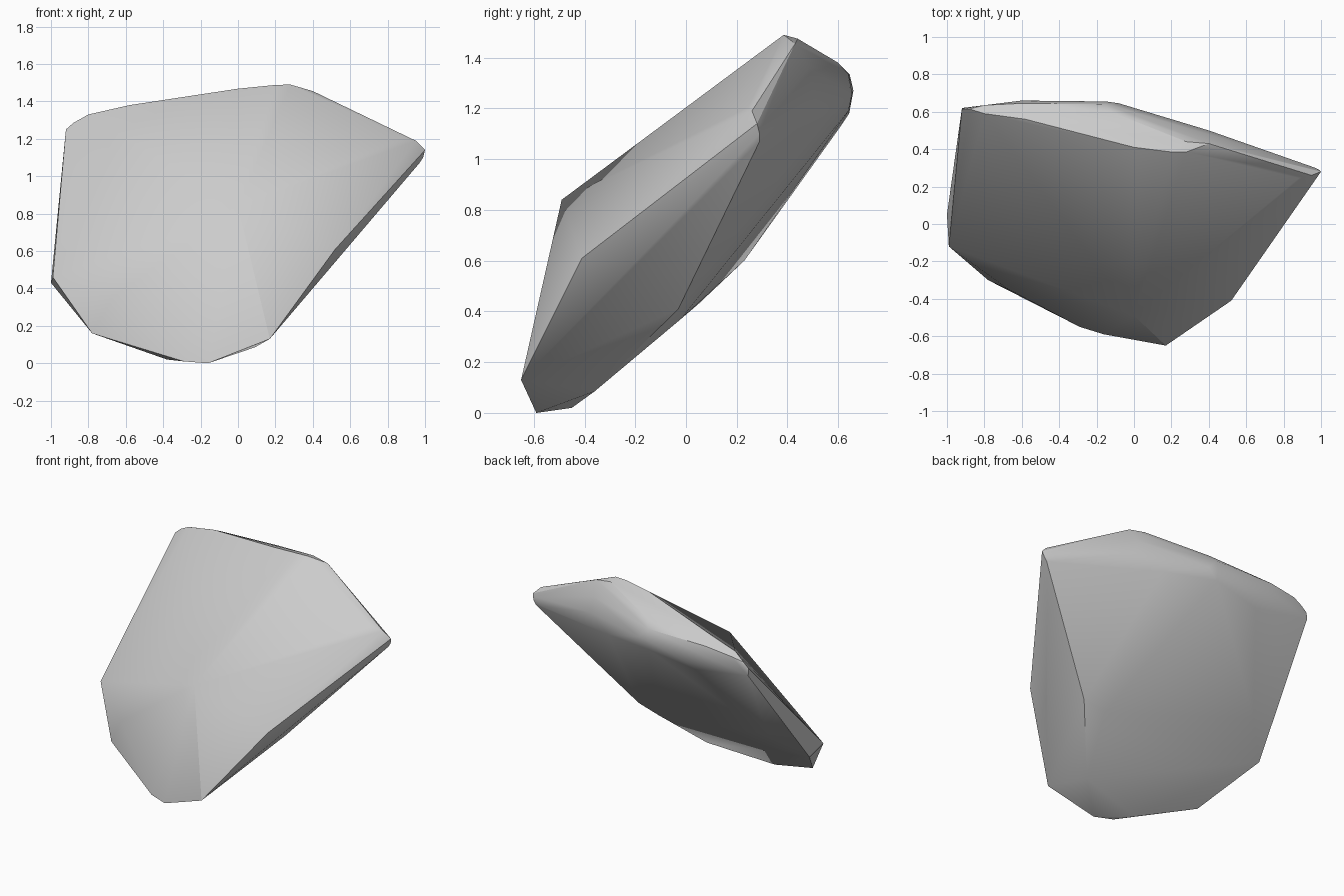
import bpy, bmesh
from math import radians

# Rock corners, grouped by region; the rock is their convex hull
front = [(0, -.49, .84), (.52, -.41, .61), (.17, -.65, .13), (-.67, -.35, .35), (-.99, -.12, .46)]
base = [(-.16, -.59, 0), (-.29, -.55, .01), (-.38, -.45, .02), (-.78, -.30, .16), (.09, -.36, .085)]
underside = [(-1, .05, .43), (-.8, .23, .60), (-.72, .22, .615), (.225, -.02, .37), (.39, -.03, .41)]
front_rim = [(-.80, .59, 1.33), (-.58, .56, 1.38), (0, .41, 1.468), (.20, .385, 1.488),
             (.28, .385, 1.49), (.40, .43, 1.455), (.73, .23, 1.225), (.88, .245, 1.205)]
tip = [(.95, .26, 1.19), (1, .28, 1.14), (.99, .29, 1.10), (.97, .29, 1.07), (.97, .30, 1.13), (.90, .32, 1.09)]
back_rim = [(-.92, .62, 1.20), (-.92, .615, 1.25), (-.88, .615, 1.285), (-.80, .635, 1.31),
            (-.60, .645, 1.335), (-.60, .66, 1.27), (-.50, .61, 1.13), (-.45, .643, 1.18),
            (-.15, .655, 1.26), (-.15, .64, 1.335), (-.12, .60, 1.38), (-.15, .64, 1.19),
            (-.08, .645, 1.26), (.22, .55, 1.16), (.40, .50, 1.25), (.38, .485, 1.36), (.28, .44, 1.475)]

bm = bmesh.new()
for co in front + base + underside + front_rim + tip + back_rim:
    bm.verts.new(co)
hull = bmesh.ops.convex_hull(bm, input=bm.verts[:])
loose = {v for v in hull["geom_interior"] + hull["geom_unused"] if isinstance(v, bmesh.types.BMVert)}
bmesh.ops.delete(bm, geom=list(loose), context='VERTS')
bmesh.ops.recalc_face_normals(bm, faces=bm.faces[:])

mesh = bpy.data.meshes.new("rock")
bm.to_mesh(mesh)
bm.free()
rock = bpy.data.objects.new("rock", mesh)
bpy.context.collection.objects.link(rock)

# Smooth the worn back rim, keep the broken facets sharp
bpy.context.view_layer.objects.active = rock
rock.select_set(True)
bpy.ops.object.shade_smooth_by_angle(angle=radians(25))
